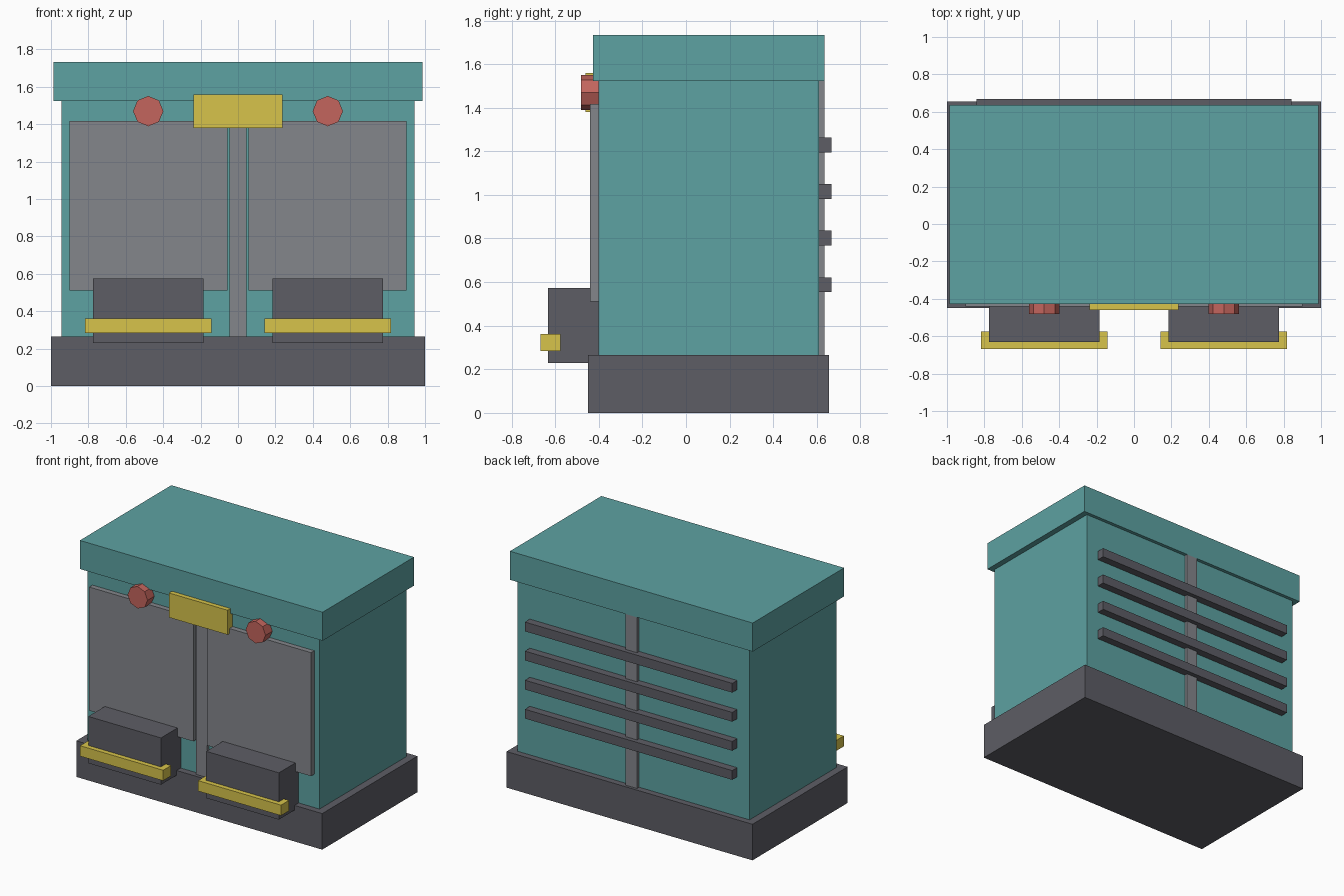
import bpy, math

if "Cube" in bpy.data.objects:
    bpy.data.objects.remove(bpy.data.objects["Cube"])


def material(name, rgb):
    m = bpy.data.materials.new(name)
    m.diffuse_color = (*rgb, 1)
    m.use_nodes = True
    m.node_tree.nodes["Principled BSDF"].inputs["Base Color"].default_value = m.diffuse_color
    return m


TEAL = material("teal", (0.11, 0.36, 0.36))
DARK = material("dark_grey", (0.11, 0.11, 0.13))
GREY = material("mid_grey", (0.23, 0.24, 0.26))
YELLOW = material("yellow", (0.68, 0.55, 0.07))
RED = material("red", (0.55, 0.13, 0.11))


def box(name, x, y, z, mat):
    """Box from (min, max) ranges on each axis."""
    bpy.ops.mesh.primitive_cube_add(size=1, location=[(a + b) / 2 for a, b in (x, y, z)])
    ob = bpy.context.object
    ob.name = name
    for v in ob.data.vertices:
        for i, (a, b) in enumerate((x, y, z)):
            v.co[i] *= b - a
    ob.data.materials.append(mat)
    return ob


# Main cabinet
box("base_plinth", (-1, 1), (-0.45, 0.656), (0, 0.265), DARK)
box("cabinet_body", (-0.944, 0.944), (-0.402, 0.61), (0.265, 1.523), TEAL)
box("roof_slab", (-0.987, 0.987), (-0.427, 0.635), (1.523, 1.733), TEAL)

# Central rib showing on the front and back faces
box("centre_rib", (-0.046, 0.046), (-0.425, 0.635), (0.265, 1.523), GREY)

# Sign plate above the doors
box("sign_plate", (-0.238, 0.238), (-0.461, -0.40), (1.38, 1.56), YELLOW)

# Paired front parts
for side, s in (("left", -1), ("right", 1)):
    def pair(a, b):
        return tuple(sorted((s * a, s * b)))

    box(f"{side}_door_panel", pair(0.055, 0.902), (-0.44, -0.40), (0.51, 1.418), GREY)
    box(f"{side}_front_bin", pair(0.184, 0.775), (-0.632, -0.40), (0.23, 0.574), DARK)
    box(f"{side}_bin_bar", pair(0.142, 0.817), (-0.667, -0.575), (0.284, 0.361), YELLOW)

    # Octagonal lamp
    bpy.ops.mesh.primitive_cylinder_add(vertices=8, radius=0.081, depth=0.08,
                                        location=(s * 0.48, -0.441, 1.47),
                                        rotation=(math.pi / 2, 0, 0))
    lamp = bpy.context.object
    lamp.name = f"{side}_lamp"
    lamp.data.materials.append(RED)

# Back slats
for i in range(4):
    z = 0.588 + i * 0.2137
    box(f"back_slat_{i + 1}", (-0.843, 0.843), (0.608, 0.667), (z - 0.034, z + 0.034), DARK)
